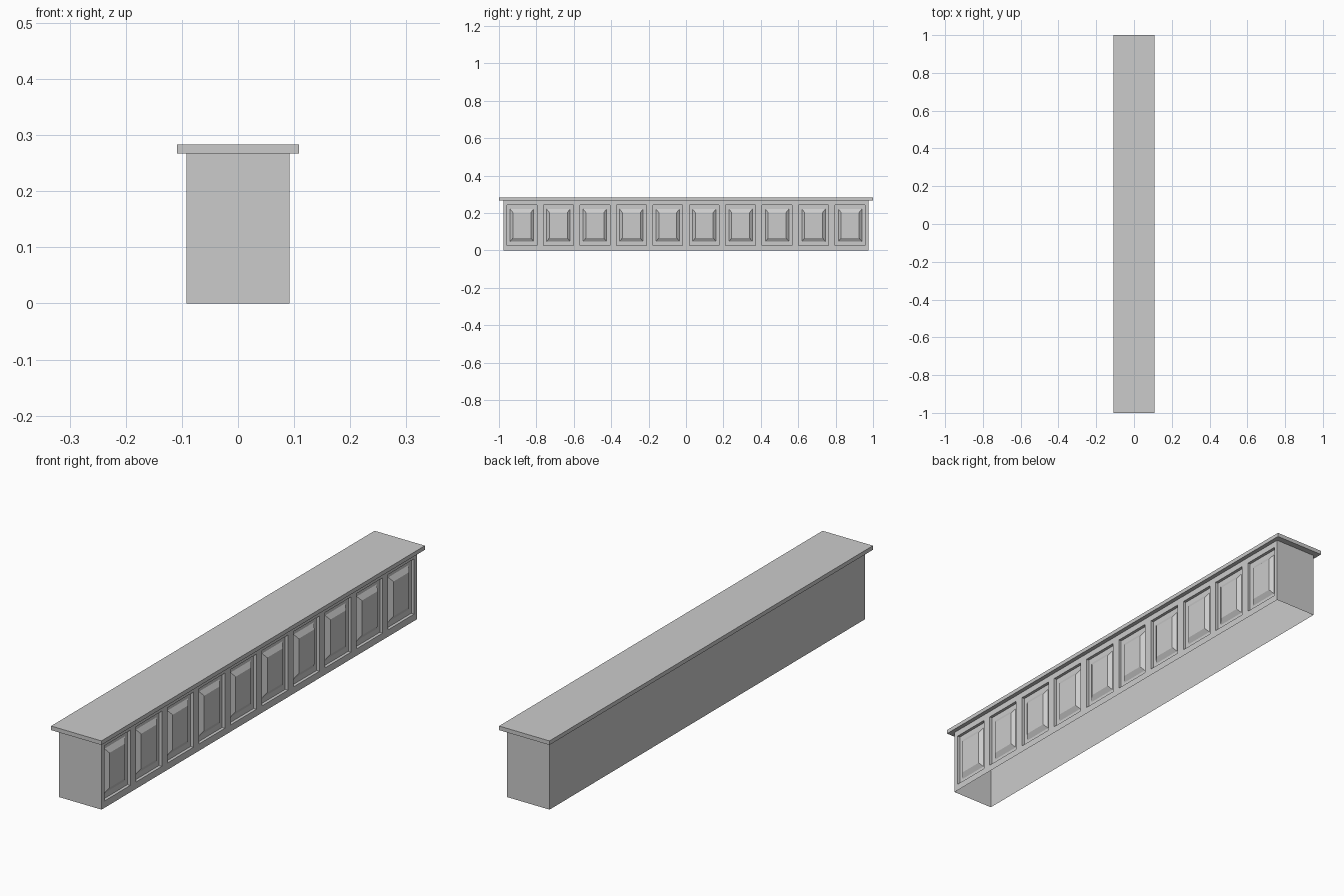
import bpy, bmesh

if "Cube" in bpy.data.objects:
    bpy.data.objects.remove(bpy.data.objects["Cube"])

HX, HY, H = 0.092, 0.975, 0.267   # carcass half width, half length, height
TOP = 0.283
N = 10
PITCH = 2 * HY / N


def finish(name, bm):
    bmesh.ops.remove_doubles(bm, verts=bm.verts, dist=1e-5)
    me = bpy.data.meshes.new(name)
    bm.to_mesh(me)
    bm.free()
    ob = bpy.data.objects.new(name, me)
    bpy.context.collection.objects.link(ob)
    return ob


def rect(bm, x, cy, cz, hy, hz):
    return [bm.verts.new((x, cy + a * hy, cz + b * hz))
            for a, b in ((-1, -1), (1, -1), (1, 1), (-1, 1))]


# Panelled front: each cell is a set of nested rectangles (half y, half z, centre z, depth)
rings = [
    (PITCH / 2, H / 2, H / 2, 0.0),     # cell border
    (0.080, 0.108, 0.135, 0.0),         # recess edge
    (0.080, 0.108, 0.135, 0.012),       # recess floor, outer
    (0.063, 0.087, 0.135, 0.012),       # foot of raised field
    (0.048, 0.068, 0.135, 0.0),         # raised field
]
bm = bmesh.new()
for i in range(N):
    cy = -HY + PITCH * (i + 0.5)
    loops = [rect(bm, HX - d, cy, cz, hy, hz) for hy, hz, cz, d in rings]
    for a, b in zip(loops, loops[1:]):
        for k in range(4):
            j = (k + 1) % 4
            bm.faces.new((a[k], a[j], b[j], b[k]))
    bm.faces.new(loops[-1])
finish("panelled_front", bm)

# Carcass: two ends and the plain back, open underneath
bm = bmesh.new()
path = [(HX, HY), (-HX, HY), (-HX, -HY), (HX, -HY)]
low = [bm.verts.new((x, y, 0)) for x, y in path]
high = [bm.verts.new((x, y, H)) for x, y in path]
for k in range(3):
    bm.faces.new((low[k], low[k + 1], high[k + 1], high[k]))
finish("carcass", bm)

# Overhanging top slab
bm = bmesh.new()
bmesh.ops.create_cube(bm, size=1)
bmesh.ops.scale(bm, vec=(0.218, 2.0, TOP - H), verts=bm.verts)
bmesh.ops.translate(bm, vec=(0, 0, (TOP + H) / 2), verts=bm.verts)
finish("countertop", bm)
